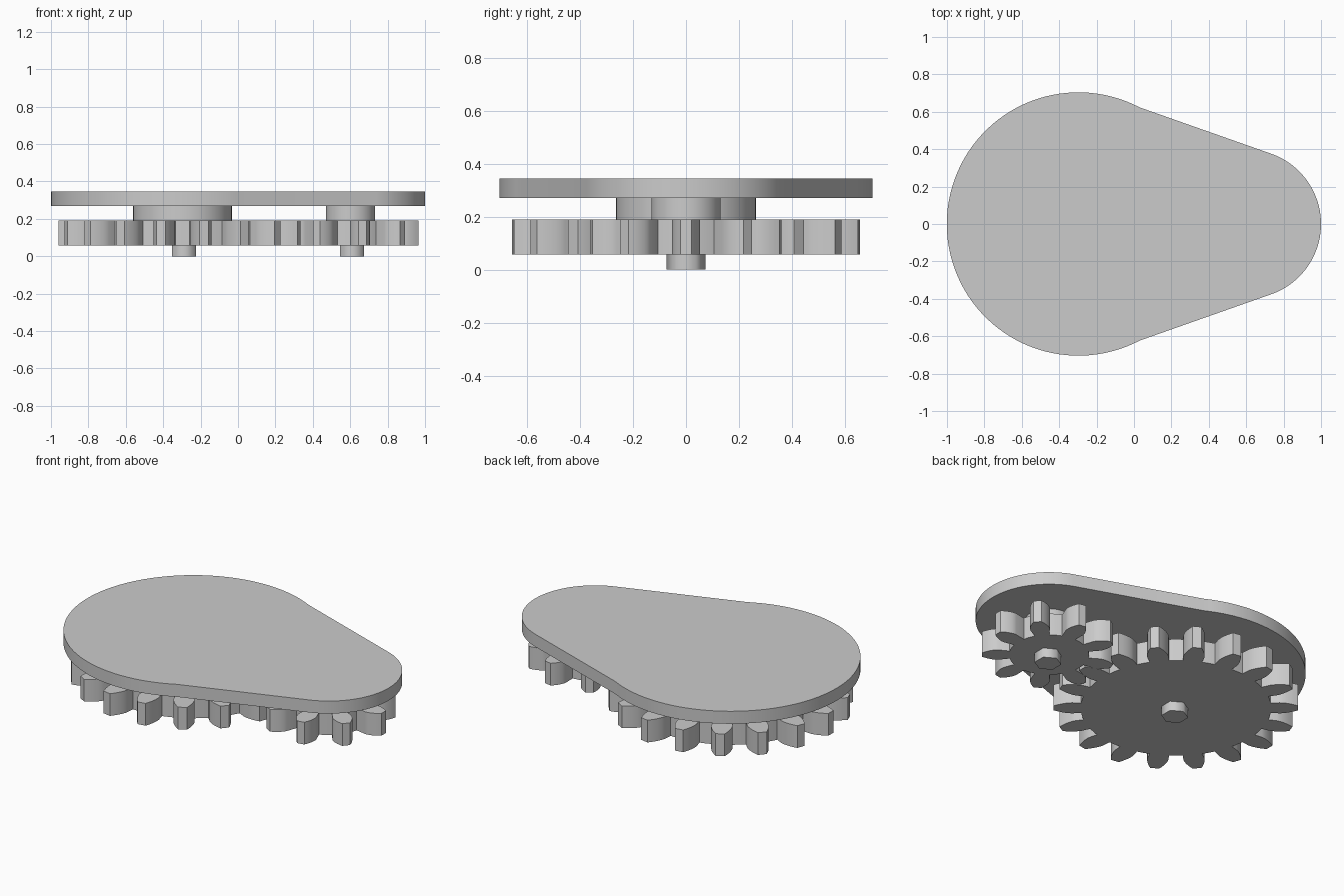
import bpy
import bmesh
from math import pi, cos, sin, tan, acos, atan2, sqrt, radians

cube = bpy.data.objects.get("Cube")
if cube:
    bpy.data.objects.remove(cube, do_unlink=True)

grey = bpy.data.materials.new("light_grey")
grey.use_nodes = True
colour = (0.6, 0.6, 0.6, 1)
grey.diffuse_color = colour
grey.node_tree.nodes["Principled BSDF"].inputs["Base Color"].default_value = colour

BIG_X, SMALL_X = -0.297, 0.602


def extrude_outline(name, outline, z0, z1, x=0, angle=30):
    """Solid prism from a counter-clockwise outline."""
    bm = bmesh.new()
    face = bm.faces.new([bm.verts.new((px, py, z0)) for px, py in outline])
    top = bmesh.ops.extrude_face_region(bm, geom=[face], use_keep_orig=True)["geom"]
    verts = [v for v in top if isinstance(v, bmesh.types.BMVert)]
    bmesh.ops.translate(bm, verts=verts, vec=(0, 0, z1 - z0))
    bmesh.ops.recalc_face_normals(bm, faces=bm.faces)
    mesh = bpy.data.meshes.new(name)
    bm.to_mesh(mesh)
    bm.free()
    mesh.materials.append(grey)
    obj = bpy.data.objects.new(name, mesh)
    obj.location.x = x
    bpy.context.collection.objects.link(obj)
    bpy.ops.object.select_all(action="DESELECT")
    obj.select_set(True)
    bpy.context.view_layer.objects.active = obj
    bpy.ops.object.shade_smooth_by_angle(angle=radians(angle))
    return obj


def arc(x, r, a0, a1, n):
    return [(x + r * cos(a0 + (a1 - a0) * i / n), r * sin(a0 + (a1 - a0) * i / n))
            for i in range(n + 1)]


def polygon(r, n, turn=0):
    return arc(0, r, turn, turn + 2 * pi, n)[:-1]


def gear_outline(teeth, pitch, outer, root, steps=6):
    """Involute teeth with radial flanks below the base circle."""
    base = pitch * cos(radians(20))

    def half_angle(r):
        a = acos(min(1, base / r))
        inv = tan(a) - a
        return pi / (2 * teeth) + tan(radians(20)) - radians(20) - inv

    start = max(base, root)
    flank = [(root, half_angle(start))]
    flank += [(r, half_angle(r)) for r in
              (start + (outer - start) * i / steps for i in range(steps + 1))]
    tooth = [(r, -a) for r, a in flank] + [(r, a) for r, a in reversed(flank)]
    gap = 2 * pi / teeth
    points = []
    for t in range(teeth):
        points += [(r * cos(a + t * gap), r * sin(a + t * gap)) for r, a in tooth]
        points.append((root * cos((t + 0.5) * gap), root * sin((t + 0.5) * gap)))
    return points


# Cover plate: two round ends joined by straight sides
R_BIG, R_SMALL = 0.704, 0.398
join = 0.327
a_big = atan2(sqrt(R_BIG ** 2 - join ** 2), join)
a_small = acos((R_BIG - R_SMALL) / (SMALL_X - BIG_X))
plate = arc(BIG_X, R_BIG, a_big, 2 * pi - a_big, 72)
plate += arc(SMALL_X, R_SMALL, -a_small, a_small, 40)
extrude_outline("cover_plate", plate, 0.27, 0.345, angle=20)

# Each gear with its hub above and shaft end below
for size, x, teeth, pitch, outer, root, hub in (
        ("large", BIG_X, 18, 0.6, 0.664, 0.517, 0.264),
        ("small", SMALL_X, 9, 0.3, 0.363, 0.217, 0.131)):
    extrude_outline(size + "_gear", gear_outline(teeth, pitch, outer, root),
                    0.057, 0.19, x)
    extrude_outline(size + "_hub", polygon(hub, 48), 0.19, 0.27, x)
    extrude_outline(size + "_shaft", polygon(0.0735, 6, pi / 2), 0, 0.057,
                    x + 0.008, angle=65)
